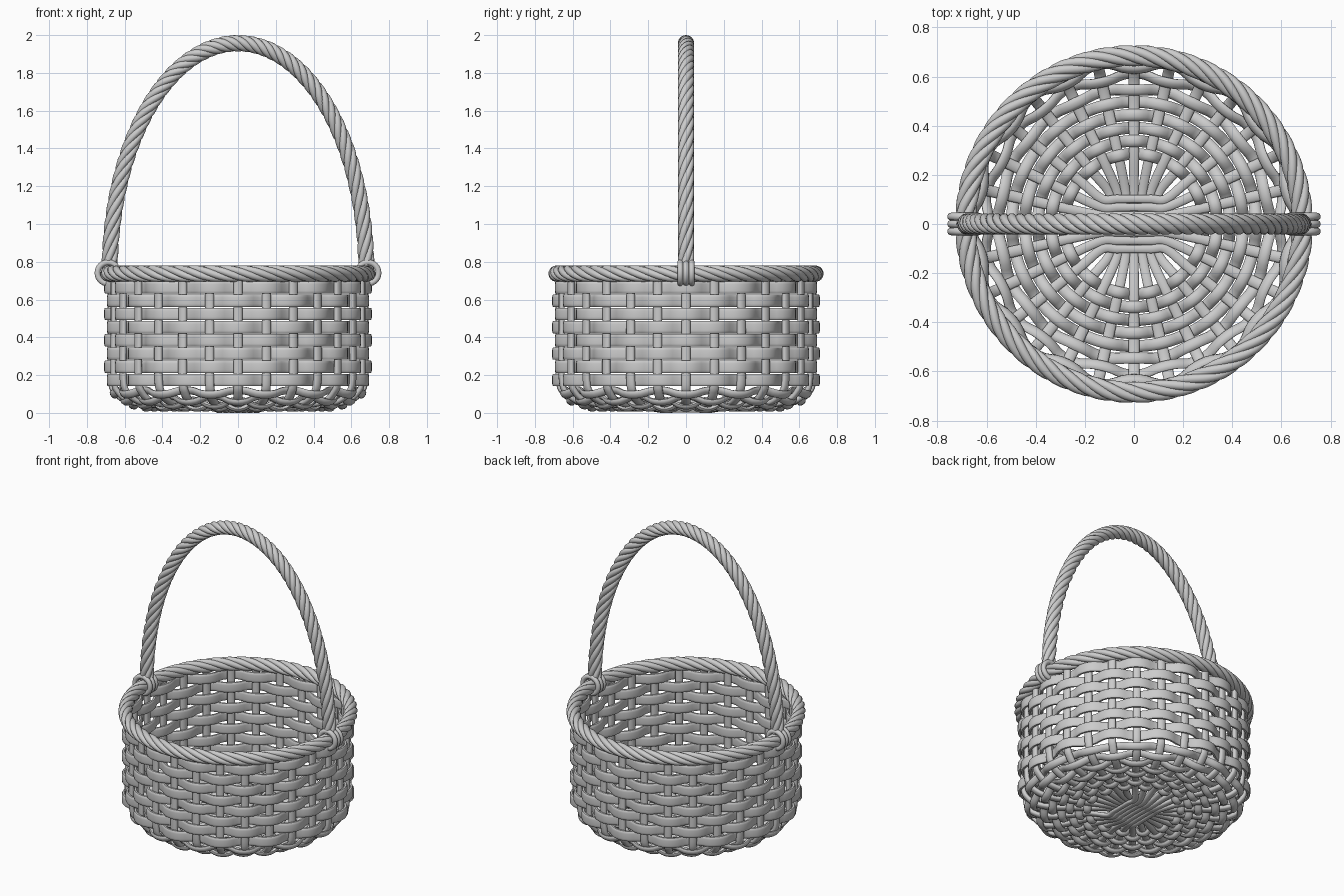
import bpy, math
from mathutils import Vector
from math import sin, cos, pi, tau

if "Cube" in bpy.data.objects:
    bpy.data.objects.remove(bpy.data.objects["Cube"])

N = 28  # stakes around the basket


def oval(a, b, p=2.0, n=10):
    """Rounded section with half sizes a and b; higher p is boxier."""
    f = lambda v: math.copysign(abs(v) ** (2 / p), v)
    return [(a * f(cos(tau * (i + .5) / n)), b * f(sin(tau * (i + .5) / n))) for i in range(n)]


def sweep(mesh, path, ups, prof, closed=False, scales=None):
    """Add a section swept on a path: profile u follows up, v follows tangent x up."""
    verts, faces = mesh
    base, n, m = len(verts), len(path), len(prof)
    for i, p in enumerate(path):
        if closed:
            t = path[(i + 1) % n] - path[i - 1]
        else:
            t = path[min(i + 1, n - 1)] - path[max(i - 1, 0)]
        t.normalize()
        u = (ups[i] - t * ups[i].dot(t)).normalized()
        w = t.cross(u)
        s = scales[i] if scales else 1
        verts += [p + u * (a * s) + w * (b * s) for a, b in prof]
    for i in range(n if closed else n - 1):
        j = (i + 1) % n
        for k in range(m):
            l = (k + 1) % m
            faces.append((base + i * m + k, base + i * m + l, base + j * m + l, base + j * m + k)[::-1])
    if not closed:
        faces.append(tuple(base + k for k in range(m)))
        faces.append(tuple(base + (n - 1) * m + k for k in reversed(range(m))))


def make(name, mesh, angle=50):
    me = bpy.data.meshes.new(name)
    me.from_pydata([tuple(v) for v in mesh[0]], [], mesh[1])
    ob = bpy.data.objects.new(name, me)
    bpy.context.collection.objects.link(ob)
    bpy.ops.object.select_all(action='DESELECT')
    ob.select_set(True)
    bpy.context.view_layer.objects.active = ob
    bpy.ops.object.mode_set(mode='EDIT')
    bpy.ops.mesh.select_all(action='SELECT')
    bpy.ops.mesh.normals_make_consistent(inside=False)
    bpy.ops.object.mode_set(mode='OBJECT')
    bpy.ops.object.shade_smooth_by_angle(angle=math.radians(angle))
    return ob


def smooth_path(pts, k=5):
    """Catmull-Rom curve through the points."""
    q = [pts[0]] + pts + [pts[-1]]
    out = []
    for i in range(1, len(q) - 2):
        a, b, c, d = q[i - 1:i + 3]
        for j in range(k):
            t = j / k
            out.append(.5 * (2 * b + (c - a) * t + (2 * a - 5 * b + 4 * c - d) * t * t
                             + (3 * b - a - 3 * c + d) * t ** 3))
    return out + [pts[-1]]


def weave(mesh, r, z, tilt, amp, parity, prof):
    """Closed strip passing over and under the stakes; tilt is the outward slope."""
    seg = N * 6
    path, ups = [], []
    for i in range(seg):
        a = tau * i / seg
        c = cos(N / 2 * a) * (1 if parity else -1)
        d = amp * math.copysign(abs(c) ** .7, c)
        nrm = Vector((cos(a) * sin(tilt), sin(a) * sin(tilt), -cos(tilt)))
        path.append(Vector((r * cos(a), r * sin(a), z)) + nrm * d)
        ups.append(nrm)
    sweep(mesh, path, ups, prof, True)


def rope(mesh, path, normals, turns, strands, a, b, closed):
    """Right-handed twisted strands around a path."""
    n = len(path)
    for s in range(strands):
        pts, ups = [], []
        for i in range(n):
            t = path[(i + 1) % n] - path[i - 1] if closed else path[min(i + 1, n - 1)] - path[max(i - 1, 0)]
            t.normalize()
            u = normals[i]
            ph = tau * (s / strands + turns * i / (n if closed else n - 1))
            o = u * cos(ph) + t.cross(u) * sin(ph)
            pts.append(path[i] + o * a)
            ups.append(o)
        sweep(mesh, pts, ups, oval(b, b * 1.05, n=8), closed)


# Stakes: two crossed bundles of seven rods that fan out and turn up the wall
stakes = ([], [])
for q in range(4):
    for k in range(-3, 4):
        a0, a = q * pi / 2, q * pi / 2 + k * tau / N
        ax, side = Vector((cos(a0), sin(a0), 0)), Vector((-sin(a0), cos(a0), 0))
        rad = Vector((cos(a), sin(a), 0))
        tan = Vector((-sin(a), cos(a), 0))
        zc = .012 if q % 2 else .036
        pts = [ax * d + side * (.034 * k) + Vector((0, 0, zc)) for d in (0, .07, .13)]
        pts += [rad * r + Vector((0, 0, z)) for r, z in
                ((.28, .038), (.4, .04), (.5, .043), (.59, .062), (.648, .105), (.675, .18), (.675, .45), (.675, .73))]
        path = smooth_path(pts)
        sc = [min(1, .68 + .32 * i / 25) for i in range(len(path))]
        sweep(stakes, path, [tan] * len(path), oval(.024, .015, 2.6), False, sc)
make('stakes', stakes)

# Round weave of the base, bending up at the edge
base = ([], [])
rings = [(.285 + .053 * i, .04, 0) for i in range(5)] + [(.55, .052, .25), (.602, .072, .6), (.645, .108, .95)]
for i, (r, z, tilt) in enumerate(rings):
    weave(base, r, z, tilt, .02, i % 2, oval(.014, .024))
make('base_weave', base)

# Flat strips of the wall
wall = ([], [])
for i in range(8):
    weave(wall, .675, .174 + .07 * i, pi / 2, .023, i % 2, oval(.011, .033, 4, 12))
make('wall_weave', wall)

# Twisted rim
rim = ([], [])
n = 240
ring = [Vector((cos(tau * i / n), sin(tau * i / n), 0)) for i in range(n)]
rope(rim, [p * .685 + Vector((0, 0, .737)) for p in ring], ring, 10, 5, .026, .018, True)
make('rim', rim, 80)

# Twisted arched handle
handle = ([], [])
n = 200
path, nrm = [], []
for i in range(n + 1):
    a = pi * i / n
    path.append(Vector((.68 * cos(a), 0, .72 + 1.237 * sin(a) ** .97)))
    nrm.append(Vector((cos(a) / .68, 0, sin(a) / 1.237)).normalized())
rope(handle, path, nrm, 9, 5, .026, .018, False)
make('handle', handle, 80)

# Loops binding the handle to the rim
loops = ([], [])
for sx in (-1, 1):
    for y in (-.03, 0, .03):
        dirs = [Vector((cos(tau * i / 32), 0, sin(tau * i / 32))) for i in range(32)]
        sweep(loops, [d * .056 + Vector((sx * .688, y, .741)) for d in dirs], dirs, oval(.016, .016), True)
make('handle_loops', loops, 80)
